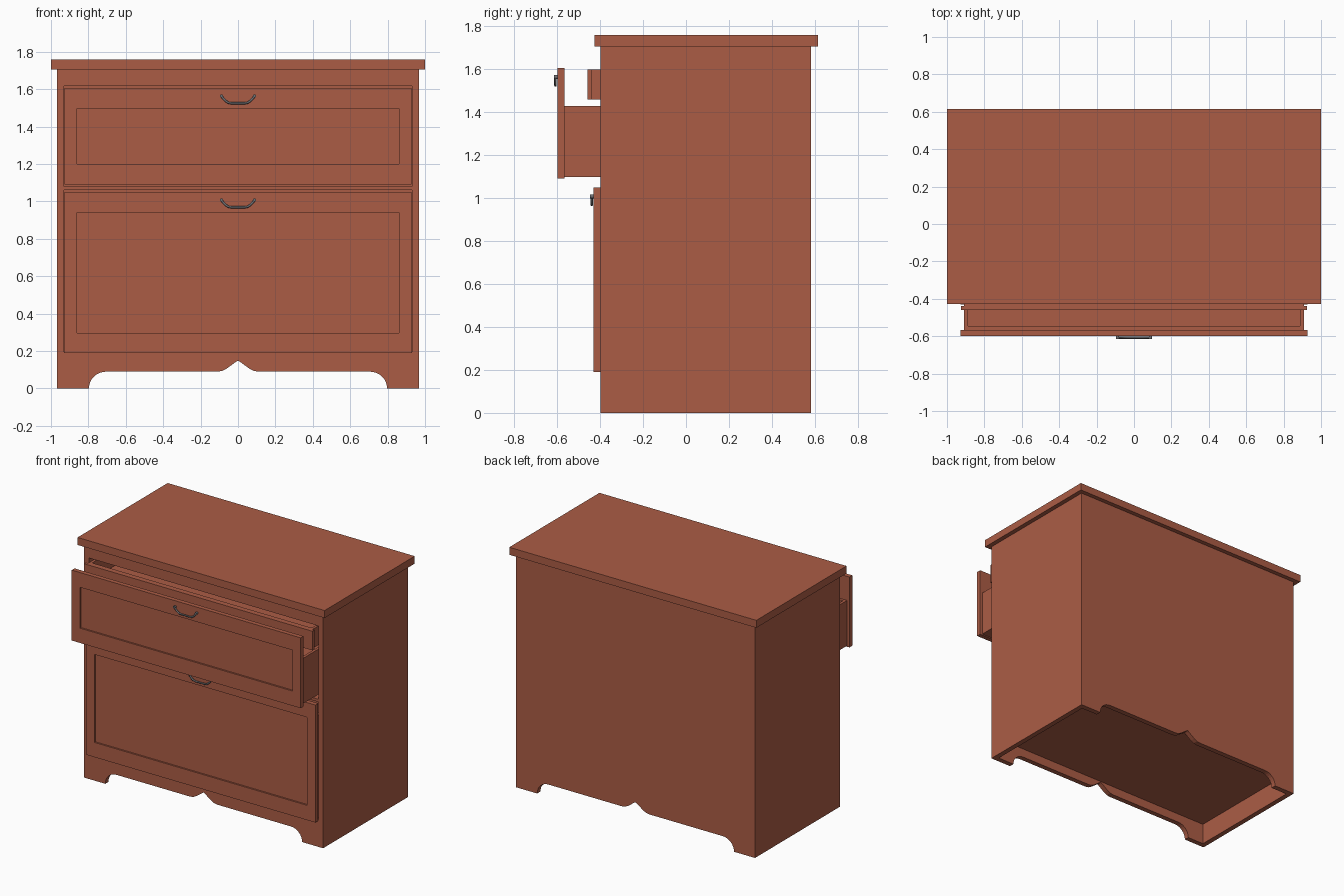
import bpy, bmesh, math
from mathutils import Vector

if "Cube" in bpy.data.objects:
    bpy.data.objects.remove(bpy.data.objects["Cube"])


def material(name, rgb):
    m = bpy.data.materials.new(name)
    m.diffuse_color = (*rgb, 1)
    m.use_nodes = True
    m.node_tree.nodes["Principled BSDF"].inputs["Base Color"].default_value = m.diffuse_color
    return m


WOOD = material("wood", (0.41, 0.108, 0.06))
METAL = material("metal", (0.16, 0.16, 0.17))


def finish(name, bm, mat):
    bmesh.ops.recalc_face_normals(bm, faces=bm.faces)
    me = bpy.data.meshes.new(name)
    bm.to_mesh(me)
    bm.free()
    me.materials.append(mat)
    ob = bpy.data.objects.new(name, me)
    bpy.context.collection.objects.link(ob)
    return ob


def box(name, lo, hi, direction=None, margins=None, depth=0):
    """Box from corner to corner, optionally with a recess sunk into one face."""
    lo, hi = Vector(lo), Vector(hi)
    bm = bmesh.new()
    bmesh.ops.create_cube(bm, size=1)
    for v in bm.verts:
        v.co = Vector([lo[i] if v.co[i] < 0 else hi[i] for i in range(3)])
    bm.normal_update()
    if direction:
        d = Vector(direction)
        face = next(f for f in bm.faces if f.normal.dot(d) > 0.9)
        face = bmesh.ops.extrude_discrete_faces(bm, faces=[face])["faces"][0]
        mid = (lo + hi) / 2
        for v in face.verts:
            for i in range(3):
                if not d[i]:
                    v.co[i] -= math.copysign(margins[i], v.co[i] - mid[i])
        face = bmesh.ops.extrude_discrete_faces(bm, faces=[face])["faces"][0]
        for v in face.verts:
            v.co -= d * depth
    return finish(name, bm, WOOD)


def prism(name, profile, y0, y1):
    bm = bmesh.new()
    f = bm.faces.new([bm.verts.new((x, y0, z)) for x, z in profile])
    r = bmesh.ops.extrude_face_region(bm, geom=[f])
    for v in r["geom"]:
        if isinstance(v, bmesh.types.BMVert):
            v.co.y = y1
    return finish(name, bm, WOOD)


def cut(ob, cutter):
    mod = ob.modifiers.new("cut", "BOOLEAN")
    mod.operation, mod.solver, mod.object = "DIFFERENCE", "EXACT", cutter
    bpy.context.view_layer.objects.active = ob
    bpy.ops.object.modifier_apply(modifier=mod.name)
    bpy.data.objects.remove(cutter)


# Carcass with two drawer openings, hollow underside and scalloped aprons
carcass = box("carcass", (-0.967, -0.397, 0), (0.967, 0.583, 1.705))
cut(carcass, box("upper_opening", (-0.93, -0.6, 1.08), (0.93, 0.545, 1.617)))
cut(carcass, box("lower_opening", (-0.93, -0.6, 0.195), (0.93, 0.545, 1.06)))
cut(carcass, box("underside", (-0.93, -0.36, -0.1), (0.93, 0.545, 0.155)))
left = [(-0.797, -0.1)]
for i in range(9):
    a = math.pi / 2 * i / 8
    left.append((-0.706 - 0.091 * math.cos(a), 0.09 * math.sin(a)))
left += [(-0.11, 0.09), (-0.085, 0.094), (-0.06, 0.107), (-0.035, 0.125), (-0.012, 0.142)]
scallop = left + [(0, 0.149)] + [(-x, z) for x, z in reversed(left)]
cut(carcass, prism("scallop", scallop, -0.7, 0.9))

# Top board
box("top_board", (-1, -0.427, 1.705), (1, 0.615, 1.76))


def handle(name, y, z):
    # Bail
    cu = bpy.data.curves.new(name, "CURVE")
    cu.dimensions = "3D"
    cu.bevel_depth, cu.bevel_resolution, cu.use_fill_caps = 0.006, 2, True
    half = [(-0.088, 0), (-0.08, -0.012), (-0.066, -0.027), (-0.052, -0.036), (-0.035, -0.039)]
    pts = half + [(-a, b) for a, b in reversed(half)]
    sp = cu.splines.new("POLY")
    sp.points.add(len(pts) - 1)
    for p, (a, b) in zip(sp.points, pts):
        p.co = (a, y - 0.009, z + b, 1)
    cu.materials.append(METAL)
    ob = bpy.data.objects.new(name, cu)
    bpy.context.collection.objects.link(ob)
    # Pegs
    for s in (-1, 1):
        bpy.ops.mesh.primitive_cylinder_add(vertices=16, radius=0.009, depth=0.02,
                                            location=(s * 0.088, y - 0.006, z),
                                            rotation=(math.pi / 2, 0, 0))
        peg = bpy.context.object
        peg.name = name + "_peg"
        peg.data.materials.append(METAL)
        bpy.ops.object.shade_smooth_by_angle()


def drawer(name, y, z0, z1, tray_top, tray_depth):
    # Framed front, open tray behind it and handle
    box(name + "_front", (-0.927, y, z0), (0.927, y + 0.033, z1),
        (0, -1, 0), (0.067, 0, 0.108), 0.012)
    box(name + "_tray", (-0.908, y + 0.033, z0 + 0.008), (0.908, y + tray_depth, tray_top),
        (0, 0, 1), (0.02, 0.02, 0), tray_top - z0 - 0.03)
    handle(name + "_handle", y, z1 - 0.042)


drawer("upper_drawer", -0.599, 1.091, 1.606, 1.43, 0.95)
drawer("lower_drawer", -0.43, 0.19, 1.05, 0.95, 0.95)

# Shallow inner drawer above the upper tray
box("inner_drawer_front", (-0.925, -0.459, 1.46), (0.925, -0.438, 1.6))
box("inner_drawer_tray", (-0.908, -0.438, 1.46), (0.908, 0.45, 1.6),
    (0, 0, 1), (0.02, 0.02, 0), 0.12)
